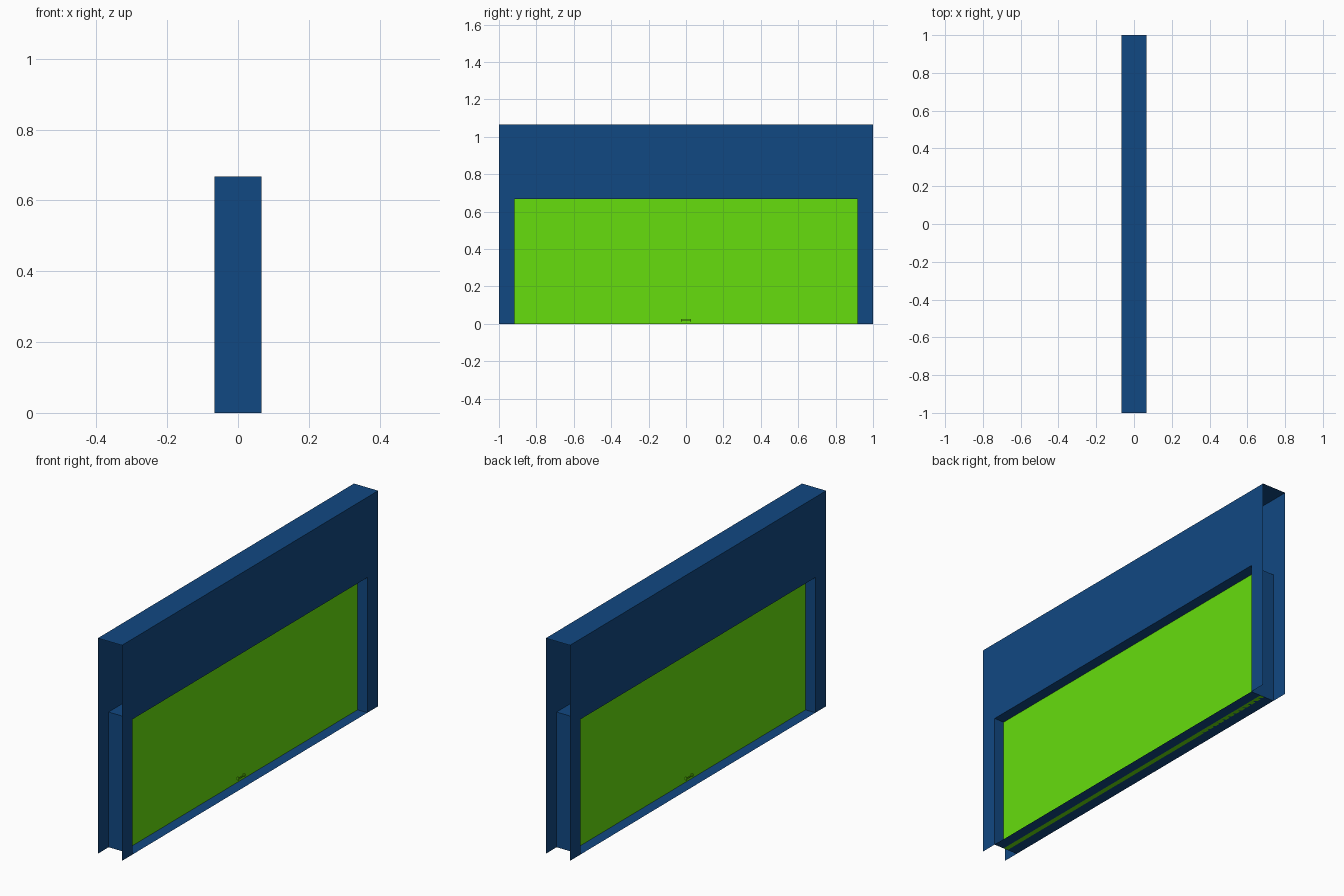
import bpy, bmesh
from mathutils import Matrix

if "Cube" in bpy.data.objects:
    bpy.data.objects.remove(bpy.data.objects["Cube"])

HALF_T, HALF_L, WALL_H = 0.066, 1.0, 1.065     # wall
OPEN_L, OPEN_H = 0.916, 0.668                  # doorway
DOOR_T = 0.012                                 # half thickness of the door


def material(name, color):
    m = bpy.data.materials.new(name)
    m.diffuse_color = color
    m.use_nodes = True
    m.node_tree.nodes["Principled BSDF"].inputs["Base Color"].default_value = m.diffuse_color
    return m


blue = material("wall_blue", (0.0056, 0.065, 0.223, 1))
green = material("door_green", (0.133, 0.723, 0.004, 1))


def finish(name, bm, mat):
    bmesh.ops.remove_doubles(bm, verts=bm.verts, dist=1e-5)
    bmesh.ops.recalc_face_normals(bm, faces=bm.faces)
    me = bpy.data.meshes.new(name)
    bm.to_mesh(me)
    bm.free()
    me.materials.append(mat)
    ob = bpy.data.objects.new(name, me)
    bpy.context.collection.objects.link(ob)
    return ob


def add_box(bm, center, size):
    m = Matrix.Translation(center) @ Matrix.Diagonal((*size, 1))
    bmesh.ops.create_cube(bm, size=1, matrix=m)


def sweep(bm, a, b):
    """Quad across the wall thickness along the (y, z) line a-b."""
    pts = [(-HALF_T, *a), (HALF_T, *a), (HALF_T, *b), (-HALF_T, *b)]
    bm.faces.new([bm.verts.new(p) for p in pts])


# Wall: two thin sheets around the doorway with a top cap, open at the ends
outline = [(-HALF_L, 0), (-HALF_L, WALL_H), (HALF_L, WALL_H), (HALF_L, 0),
           (OPEN_L, 0), (OPEN_L, OPEN_H), (-OPEN_L, OPEN_H), (-OPEN_L, 0)]
bm = bmesh.new()
for x in (-HALF_T, HALF_T):
    bm.faces.new([bm.verts.new((x, y, z)) for y, z in outline])
sweep(bm, (-HALF_L, WALL_H), (HALF_L, WALL_H))

# Doorway lining: jambs, lintel and sill
ring = outline[4:]
for i in range(4):
    sweep(bm, ring[i], ring[(i + 1) % 4])
finish("wall_with_doorway", bm, blue)

# Door panel
bm = bmesh.new()
add_box(bm, (0, 0, OPEN_H / 2), (2 * DOOR_T, 2 * OPEN_L, OPEN_H))
finish("door_panel", bm, green)

# Pull handles on both faces: two end posts and a bar
for side, label in ((1, "right"), (-1, "left")):
    bm = bmesh.new()
    for end in (-1, 1):
        add_box(bm, (side * (DOOR_T + 0.005), end * 0.024, 0.02), (0.010, 0.004, 0.013))
    add_box(bm, (side * (DOOR_T + 0.008), 0, 0.02), (0.004, 0.046, 0.005))
    finish("door_handle_" + label, bm, green)
